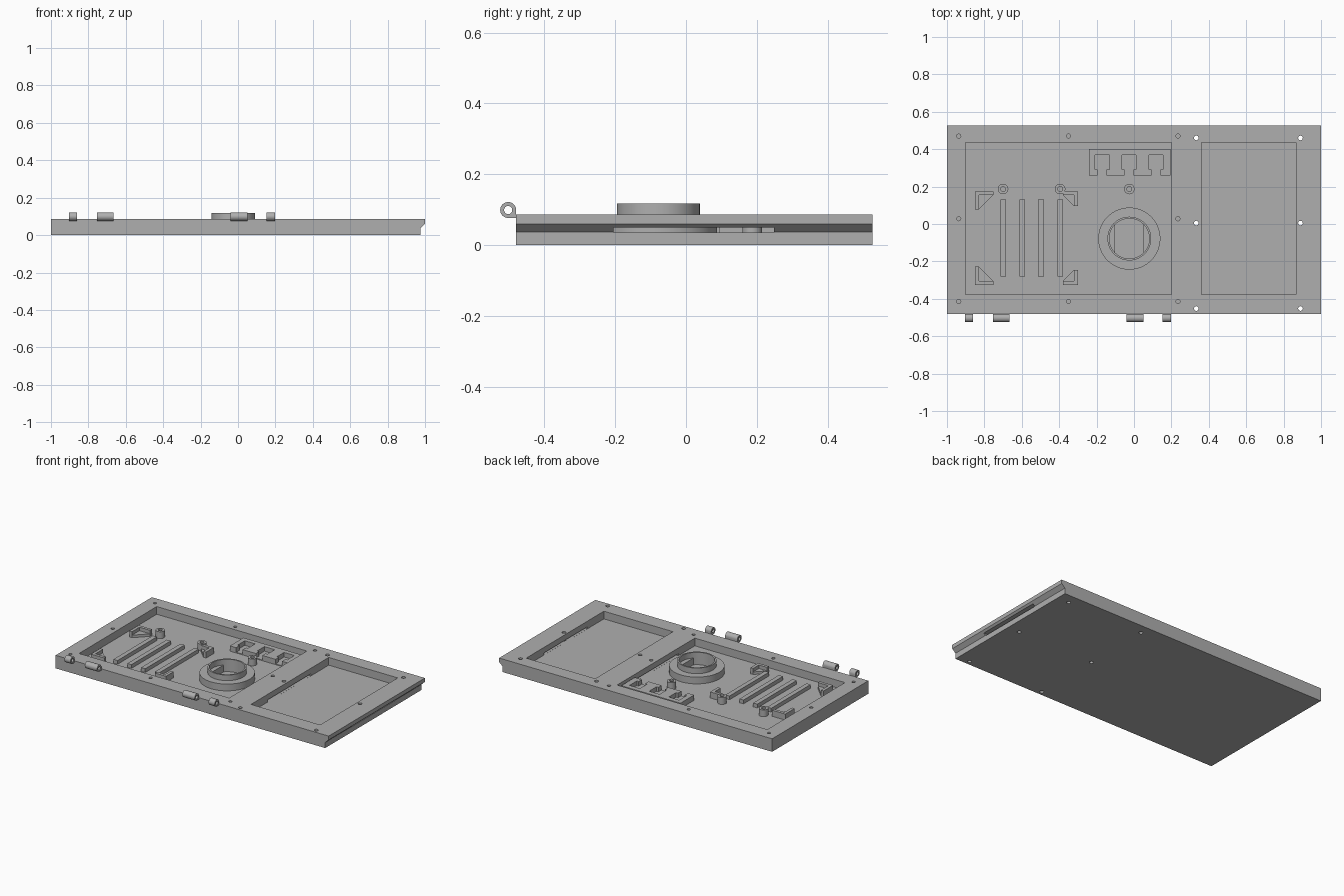
import bpy, bmesh, math
from mathutils import Vector

cube = bpy.data.objects.get("Cube")
if cube:
    bpy.data.objects.remove(cube, do_unlink=True)

grey = bpy.data.materials.new("plain_grey")
grey.use_nodes = True
grey.diffuse_color = (0.43, 0.43, 0.43, 1)
grey.node_tree.nodes["Principled BSDF"].inputs["Base Color"].default_value = grey.diffuse_color

FLOOR, TOP = 0.035, 0.086
FRONT, BACK = -0.48, 0.527


def finish(name, bm):
    bmesh.ops.recalc_face_normals(bm, faces=bm.faces)
    mesh = bpy.data.meshes.new(name)
    bm.to_mesh(mesh)
    bm.free()
    mesh.materials.append(grey)
    obj = bpy.data.objects.new(name, mesh)
    bpy.context.collection.objects.link(obj)
    return obj


def select(obj):
    bpy.ops.object.select_all(action='DESELECT')
    obj.select_set(True)
    bpy.context.view_layer.objects.active = obj


def smooth(obj):
    select(obj)
    bpy.ops.object.shade_smooth_by_angle(angle=math.radians(35))


def prism(name, points, lo, hi, axis='Z'):
    """Extrude a flat outline; Z outlines are (x, y), Y outlines are (x, z)."""
    place = (lambda p, d: (p[0], p[1], d)) if axis == 'Z' else (lambda p, d: (p[0], d, p[1]))
    bm = bmesh.new()
    face = bm.faces.new([bm.verts.new(place(p, lo)) for p in points])
    moved = bmesh.ops.extrude_face_region(bm, geom=[face])['geom']
    step = Vector(place((0, 0), hi - lo))
    bmesh.ops.translate(bm, vec=step, verts=[v for v in moved if isinstance(v, bmesh.types.BMVert)])
    return finish(name, bm)


def box(name, x0, x1, y0, y1, z0, z1):
    return prism(name, [(x0, y0), (x1, y0), (x1, y1), (x0, y1)], z0, z1)


def circle(x, y, r, n=32):
    return [(x + r * math.cos(math.tau * i / n), y + r * math.sin(math.tau * i / n)) for i in range(n)]


def tube(name, outer, inner, lo, hi, axis='Z'):
    """Hollow extrusion between two outlines; X outlines are (y, z)."""
    place = (lambda p, d: (p[0], p[1], d)) if axis == 'Z' else (lambda p, d: (d, p[0], p[1]))
    bm = bmesh.new()
    loops = [[bm.verts.new(place(p, d)) for p in pts]
             for pts, d in ((outer, lo), (outer, hi), (inner, hi), (inner, lo))]
    n = len(outer)
    for k in range(4):
        a, b = loops[k], loops[(k + 1) % 4]
        for i in range(n):
            j = (i + 1) % n
            bm.faces.new((a[i], a[j], b[j], b[i]))
    obj = finish(name, bm)
    smooth(obj)
    return obj


def cut(target, cutter):
    cutter.hide_render = True
    mod = target.modifiers.new("cut", 'BOOLEAN')
    mod.operation, mod.solver, mod.object = 'DIFFERENCE', 'EXACT', cutter
    select(target)
    bpy.ops.object.modifier_apply(modifier=mod.name)
    bpy.data.objects.remove(cutter, do_unlink=True)


# Base slab with an undercut lip along its left end
slab = prism("base_tray", [(-1, 0), (0.975, 0), (0.975, 0.037), (1, 0.06), (1, TOP), (-1, TOP)],
             FRONT, BACK, axis='Y')

# Two pockets and the cable slot that joins them to the outside
cut(slab, box("large_pocket", -0.9, 0.2, -0.378, 0.435, FLOOR, 0.2))
cut(slab, box("small_pocket", 0.36, 0.866, -0.378, 0.435, FLOOR, 0.2))
cut(slab, box("cable_slot", 0.15, 1.1, -0.205, 0.248, FLOOR + 0.0004, 0.049))

# Screw holes: blind around the large pocket, through around the small one
for x in (-0.937, -0.35, 0.235):
    for y in (-0.415, 0.028, 0.47):
        if x != -0.35 or abs(y) > 0.1:
            cut(slab, prism("blind_hole", circle(x, y, 0.011, 16), 0.04, 0.2))
for x in (0.333, 0.89):
    for y in (-0.452, 0.005, 0.46):
        cut(slab, prism("through_hole", circle(x, y, 0.0125, 16), -0.1, 0.2))
smooth(slab)

# Round speaker-like seat: wide base ring, thin collar, two inner ledges
RX, RY = -0.025, -0.078
tube("seat_ring", circle(RX, RY, 0.166, 64), circle(RX, RY, 0.107, 64), FLOOR, 0.08)
tube("seat_collar", circle(RX, RY, 0.117, 64), circle(RX, RY, 0.107, 64), 0.08, 0.117)
half = math.acos(0.077 / 0.109)
for side, label in ((1, "left"), (-1, "right")):
    arc = [(RX + side * 0.109 * math.cos(half * t / 6), RY + 0.109 * math.sin(half * t / 6))
           for t in range(-6, 7)]
    prism("seat_ledge_" + label, arc, FLOOR, 0.08)

# Raised vent bars
for x in (-0.7, -0.598, -0.497, -0.395):
    box("vent_bar", x - 0.015, x + 0.015, -0.282, 0.13, FLOOR, 0.06)

# Corner brackets: tall L wall with a lower triangular ledge
for x, sx, size in ((-0.85, 1, 0.098), (-0.3, -1, 0.08)):
    for y, sy in ((0.175, -1), (-0.325, 1)):
        wall = 0.02
        shape = [(0, 0), (size, 0), (size, wall), (wall, wall), (wall, size), (0, size)]
        ledge = [(wall, wall), (size, wall), (wall, size)]
        prism("bracket_wall", [(x + sx * u, y + sy * v) for u, v in shape], FLOOR, 0.075)
        prism("bracket_ledge", [(x + sx * u, y + sy * v) for u, v in ledge], FLOOR, 0.052)

# Screw bosses
for x in (-0.7, -0.395, -0.025):
    tube("screw_boss", circle(x, 0.187, 0.028), circle(x, 0.187, 0.013), FLOOR, 0.08)

# Socket block with three open-fronted wells
block = box("socket_block", -0.24, 0.194, 0.258, 0.4, FLOOR, 0.07)
for x in (-0.17, -0.026, 0.118):
    cut(block, box("well", x - 0.038, x + 0.038, 0.292, 0.368, 0.04, 0.2))
    cut(block, box("well_mouth", x - 0.024, x + 0.024, 0.2, 0.33, 0.0401, 0.2))

# Hinge knuckles: round, with one square corner against the tray
KY, KZ, KR = -0.5025, 0.099, 0.0225
outer = []
for y, z in circle(0, 0, KR):
    grow = KR / max(abs(y), abs(z)) if y > 0 and z < 0 else 1
    outer.append((KY + y * grow, KZ + z * grow))
for x0, x1 in ((-0.904, -0.86), (-0.755, -0.665), (-0.04, 0.05), (0.152, 0.197)):
    tube("hinge_knuckle", outer, circle(KY, KZ, 0.0115), x0, x1, axis='X')
